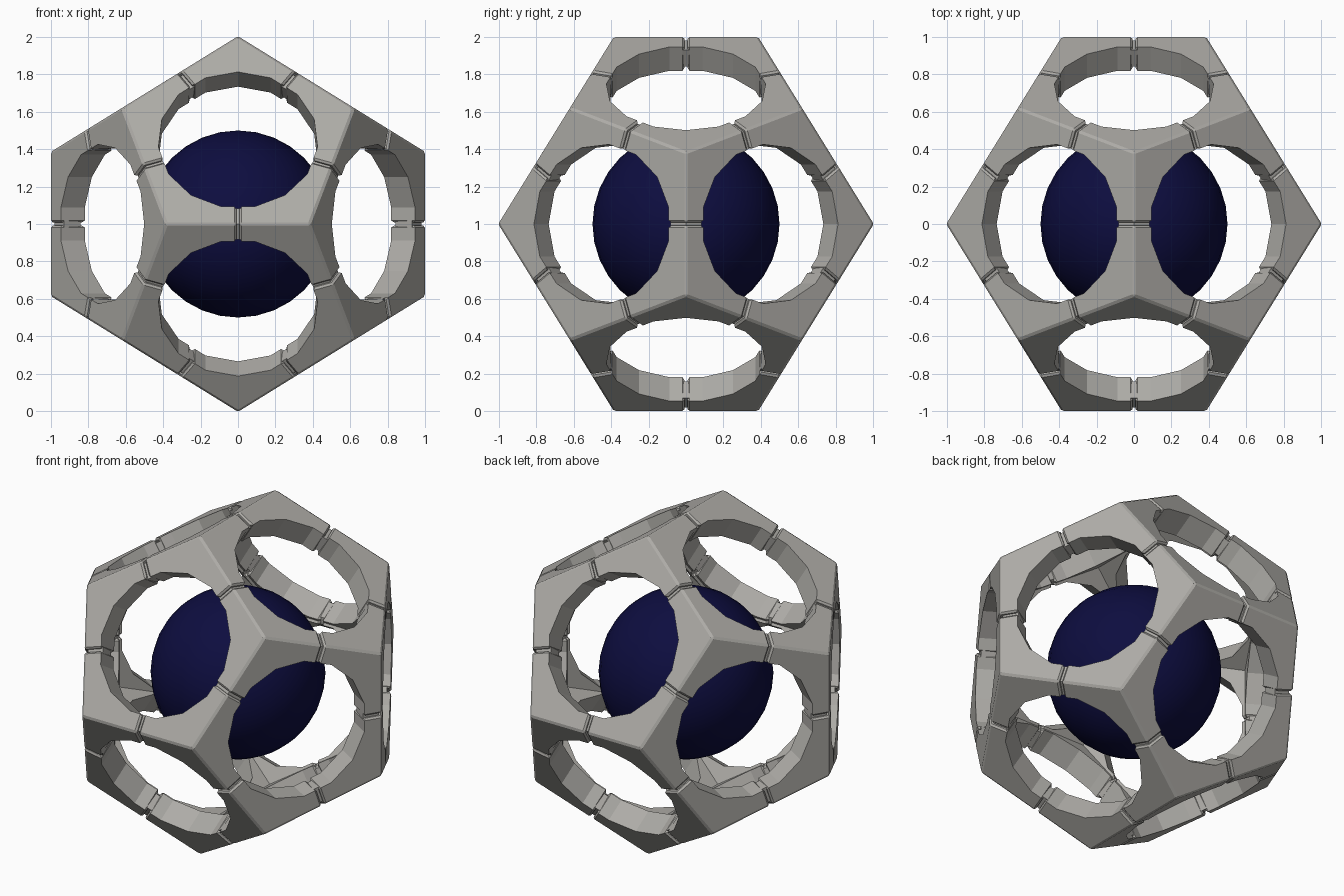
import bpy, bmesh, math
from mathutils import Vector, Matrix

if "Cube" in bpy.data.objects:
    bpy.data.objects.remove(bpy.data.objects["Cube"])

A, B = 0.38197, 0.61803       # dodecahedron with edge midpoints at distance 1
OUT, INNER = 1.004, 0.828     # outer and inner shell scale
HOLE_R, GAP, BEVEL = 0.428, 0.009, 0.012
CENTER = Vector((0, 0, 1))


def material(name, color):
    m = bpy.data.materials.new(name)
    m.diffuse_color = (*color, 1)
    m.use_nodes = True
    m.node_tree.nodes["Principled BSDF"].inputs["Base Color"].default_value = m.diffuse_color
    return m


grey = material("warm_grey", (0.42, 0.41, 0.385))
navy = material("navy_blue", (0.004, 0.004, 0.05))


def cyclic(a, b, c):
    return [Vector((a, b, c)), Vector((c, a, b)), Vector((b, c, a))]


# dodecahedron corners and face normals
corners, normals = [], []
for s in (-1, 1):
    for t in (-1, 1):
        corners += cyclic(s * A, t, 0)
        normals += [n.normalized() for n in cyclic(0, s, t * B)]
        for u in (-1, 1):
            corners.append(Vector((s * B, t * B, u * B)))
DIST = max(n.dot(c) for n in normals[:1] for c in corners)


def make_shell():
    """Hollow dodecahedron with a 15-sided hole through every face."""
    bm = bmesh.new()
    for n in normals:
        vs = [c for c in corners if c.dot(n) > DIST - 0.01]
        ax = (vs[0] - n * DIST).normalized()
        ay = n.cross(ax)
        vs.sort(key=lambda c: math.atan2(c.dot(ay), c.dot(ax)) % 6.28)
        start = math.atan2(vs[0].dot(ay), vs[0].dot(ax))
        rings = []
        for scale in (OUT, INNER):
            ring = []
            for i in range(15):
                a = start + i * math.tau / 15
                p = (ax * math.cos(a) + ay * math.sin(a)) * HOLE_R
                ring.append(bm.verts.new(p + n * DIST * scale))
            rings.append(ring)
            for k in range(5):
                rim = [ring[(3 * k + j) % 15] for j in (3, 2, 1, 0)]
                f = [bm.verts.new(vs[k] * scale), bm.verts.new(vs[(k + 1) % 5] * scale)] + rim
                bm.faces.new(f if scale == OUT else f[::-1])
        o, i_ = rings
        for k in range(15):
            m = (k + 1) % 15
            bm.faces.new((o[k], o[m], i_[m], i_[k]))
    bmesh.ops.remove_doubles(bm, verts=bm.verts, dist=0.001)
    bmesh.ops.recalc_face_normals(bm, faces=bm.faces)
    return bm


def finish(bm, name, mat):
    me = bpy.data.meshes.new(name)
    bm.to_mesh(me)
    bm.free()
    me.materials.append(mat)
    ob = bpy.data.objects.new(name, me)
    ob.location = CENTER
    bpy.context.collection.objects.link(ob)
    return ob


shell = make_shell()

# twenty three-armed corner pieces, cut from the shell at the edge midpoints
for idx, c in enumerate(corners):
    bm = shell.copy()
    caps = []
    for d in corners:
        if 0.1 < (d - c).length < 0.8:
            axis = (c - d).normalized()
            res = bmesh.ops.bisect_plane(
                bm, geom=bm.verts[:] + bm.edges[:] + bm.faces[:], dist=1e-5,
                plane_co=axis * GAP, plane_no=axis, clear_inner=True)
            bmesh.ops.holes_fill(bm, edges=[e for e in bm.edges if e.is_boundary], sides=0)
            caps.append(axis)
    bmesh.ops.recalc_face_normals(bm, faces=bm.faces)
    edges = set()
    for e in bm.edges:
        on_cap = any(all(abs(v.co.dot(a) - GAP) < 1e-4 for v in e.verts) for a in caps)
        mid = (e.verts[0].co + e.verts[1].co) / 2
        ridge = (len(e.link_faces) == 2 and e.calc_face_angle(0) > 0.5
                 and all(f.normal.dot(mid) > 0.7 for f in e.link_faces))
        if on_cap or ridge:
            edges.add(e)
    bmesh.ops.bevel(bm, geom=list(edges), offset=BEVEL, segments=1, profile=0.5,
                    affect='EDGES', clamp_overlap=True)
    finish(bm, f"corner_piece_{idx + 1}", grey)
shell.free()

# thin recessed joints bridging the gaps between corner pieces
bm = bmesh.new()
profile = [(0, 0.98), (0.082, 0.93), (0.022, 0.842), (-0.022, 0.842), (-0.082, 0.93)]
for i, c in enumerate(corners):
    for d in corners[i + 1:]:
        if (d - c).length < 0.8:
            along = (c - d).normalized()
            up = (c + d).normalized()
            side = along.cross(up)
            ends = [[bm.verts.new(side * x + up * y + along * h) for x, y in profile]
                    for h in (-0.03, 0.03)]
            bm.faces.new(ends[0])
            bm.faces.new(ends[1][::-1])
            for k in range(5):
                m = (k + 1) % 5
                bm.faces.new((ends[0][k], ends[1][k], ends[1][m], ends[0][m]))
bmesh.ops.recalc_face_normals(bm, faces=bm.faces)
finish(bm, "joints", grey)

# inner core ball
bm = bmesh.new()
bmesh.ops.create_uvsphere(bm, u_segments=32, v_segments=16, radius=0.5)
for f in bm.faces:
    f.smooth = True
finish(bm, "core_ball", navy)
